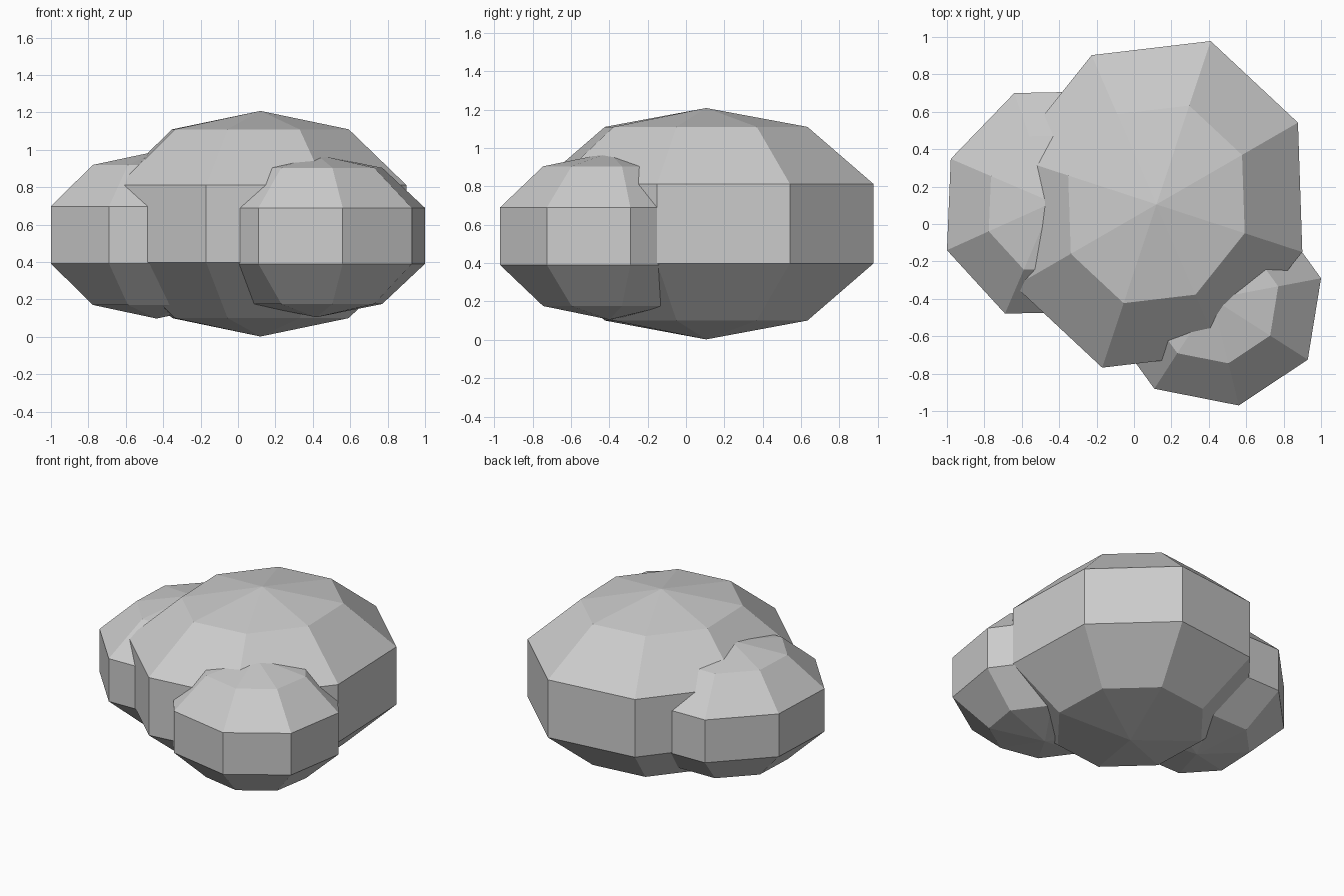
import bpy
import bmesh
from math import cos, sin, pi
from mathutils import Vector

SIDES = 8
# Half profile of a unit boulder: (radius, height) rings between the two tips
RINGS = [(0.605, -0.837), (1, -0.343), (1, 0.343), (0.605, 0.837)]

cube = bpy.data.objects.get("Cube")
if cube:
    bpy.data.objects.remove(cube, do_unlink=True)

stone = bpy.data.materials.new("stone_grey")
stone.use_nodes = True
colour = (0.6, 0.6, 0.6, 1)
stone.diffuse_color = colour
stone.node_tree.nodes["Principled BSDF"].inputs["Base Color"].default_value = colour


def boulder(name, centre, axis_a, axis_b, half_height):
    """Faceted boulder whose plan is an octagon skewed along two axes."""
    c = Vector(centre)
    a, b = Vector((*axis_a, 0)), Vector((*axis_b, 0))
    up = Vector((0, 0, half_height))
    bm = bmesh.new()
    angles = [2 * pi * i / SIDES for i in range(SIDES)]
    rings = [[bm.verts.new((a * cos(t) + b * sin(t)) * r + up * h)
              for t in angles] for r, h in RINGS]
    bottom, top = bm.verts.new(-up), bm.verts.new(up)
    for i in range(SIDES):
        j = (i + 1) % SIDES
        bm.faces.new((bottom, rings[0][j], rings[0][i]))
        bm.faces.new((top, rings[-1][i], rings[-1][j]))
        for low, high in zip(rings, rings[1:]):
            bm.faces.new((low[i], low[j], high[j], high[i]))
    bmesh.ops.recalc_face_normals(bm, faces=bm.faces)
    mesh = bpy.data.meshes.new(name)
    bm.to_mesh(mesh)
    bm.free()
    mesh.materials.append(stone)
    obj = bpy.data.objects.new(name, mesh)
    obj.location = c
    bpy.context.collection.objects.link(obj)


# One large boulder with a smaller one leaning on each side
boulder("main_boulder", (0.12, 0.105, 0.605), (0.78, -0.255), (0.29, 0.873), 0.603)
boulder("front_left_boulder", (0.42, -0.4, 0.54), (0.58, 0.11), (0.14, -0.57), 0.435)
boulder("right_boulder", (-0.435, 0.115, 0.545), (-0.205, 0.585), (-0.565, -0.255), 0.447)
